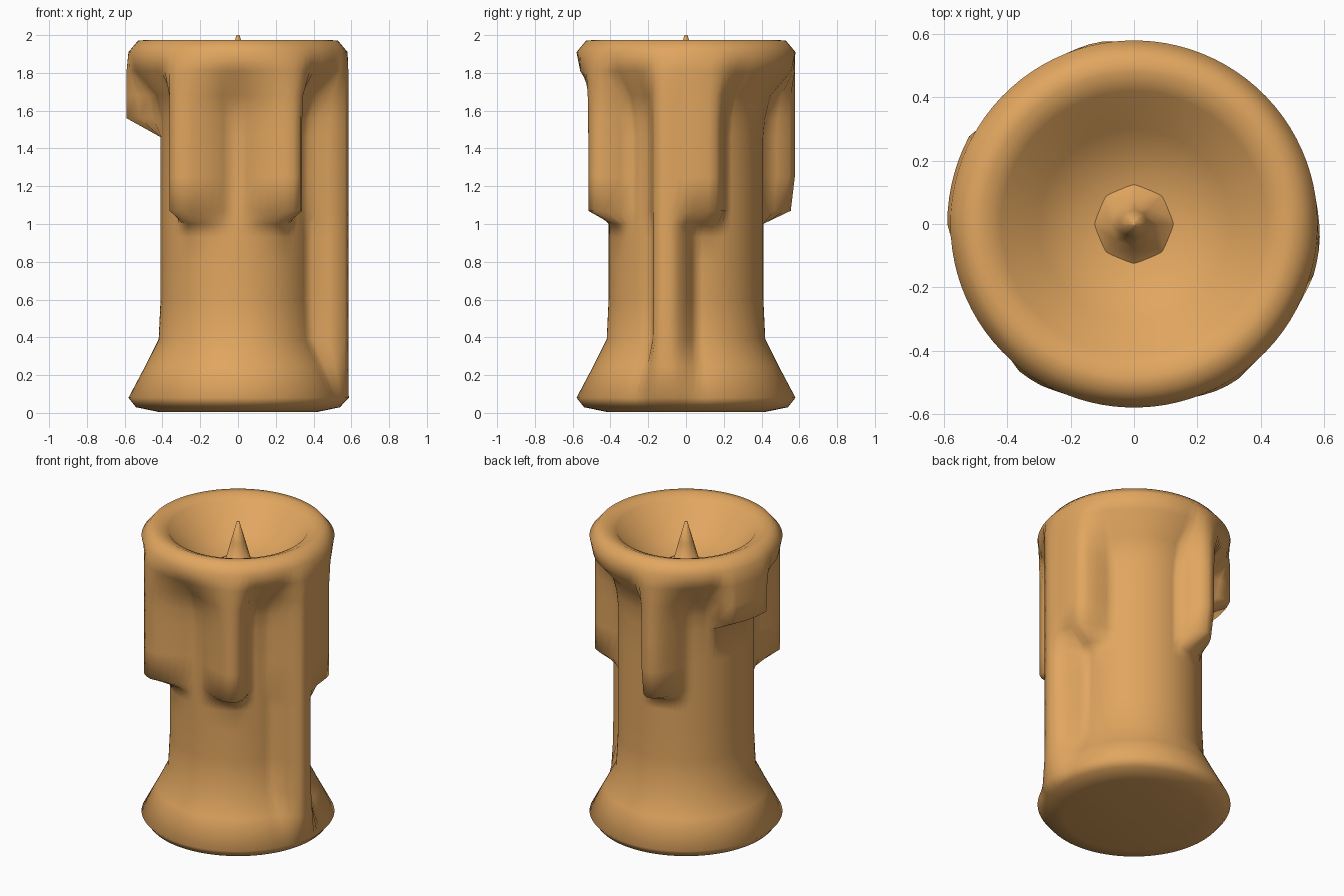
import bpy, bmesh, math

old = bpy.data.objects.get("Cube")
if old:
    bpy.data.objects.remove(old, do_unlink=True)

# Single warm wax colour
wax = bpy.data.materials.new("warm_wax")
wax.use_nodes = True
colour = (0.75, 0.38, 0.115, 1)
wax.diffuse_color = colour
wax.node_tree.nodes["Principled BSDF"].inputs["Base Color"].default_value = colour


def clamp(v):
    return max(0.0, min(1.0, v))


def lathe(name, profile, sides, radius_at, sharp_angle):
    """Spin a (radius, height) profile, letting radius_at shape each point."""
    bm = bmesh.new()
    rings = []
    for index, (r, z) in enumerate(profile):
        ring = []
        for s in range(sides):
            a = 360 * s / sides
            rad = radius_at(index, r, z, a)
            t = math.radians(a)
            ring.append(bm.verts.new((rad * math.cos(t), rad * math.sin(t), z)))
        rings.append(ring)
    for low, high in zip(rings, rings[1:]):
        for s in range(sides):
            n = (s + 1) % sides
            bm.faces.new((low[s], low[n], high[n], high[s]))
    bm.faces.new(rings[0][::-1])
    bm.faces.new(rings[-1])
    mesh = bpy.data.meshes.new(name)
    bm.to_mesh(mesh)
    bm.free()
    mesh.materials.append(wax)
    obj = bpy.data.objects.new(name, mesh)
    bpy.context.collection.objects.link(obj)
    bpy.context.view_layer.objects.active = obj
    obj.select_set(True)
    bpy.ops.object.shade_smooth_by_angle(angle=math.radians(sharp_angle))
    obj.select_set(False)
    return obj


# Drips: direction, half width, soft edge before and after, lower end, radius
drips = [
    (3, 14, 18, 14, 0.98, 0.58),
    (-11, 5, 9, 13, -1.0, 0.59),
    (102, 4, 10, 20, 1.0, 0.585),
    (166, 14, 8, 10, 1.46, 0.59),
    (235, 4, 9, 25, 0.99, 0.59),
    (302, 4, 25, 9, 0.99, 0.59),
]

# Outside from foot to rim, then down into the melted bowl
profile = [
    (0.42, 0.005), (0.54, 0.03), (0.58, 0.08), (0.49, 0.25), (0.42, 0.39),
    (0.41, 0.6), (0.41, 0.8), (0.41, 0.93), (0.41, 1.0), (0.41, 1.07),
    (0.41, 1.25), (0.41, 1.46), (0.42, 1.56), (0.45, 1.68), (0.56, 1.81),
    (0.58, 1.91), (0.53, 1.97), (0.48, 1.975), (0.42, 1.95), (0.30, 1.80),
    (0.12, 1.72),
]
FIRST, LAST = 2, 14


def candle_radius(index, r, z, angle):
    if not FIRST <= index <= LAST:
        return r
    best = r
    for direction, half, before, after, end, outer in drips:
        off = (angle - direction + 180) % 360 - 180
        soft = after if off > 0 else before
        # Each drip narrows and thins towards its lower end
        along = clamp((z - end) / 0.08)
        width = half * (0.4 + 0.6 * along)
        across = clamp((width + soft - abs(off)) / soft)
        best = max(best, r + (outer - r) * across * along)
    return best


lathe("candle_body", profile, 90, candle_radius, 80)

# Wick rising from the bowl
wick_profile = [(0.14, 1.71), (0.075, 1.76), (0.045, 1.87), (0.008, 2.0)]
lathe("wick", wick_profile, 8, lambda i, r, z, a: r, 80)
